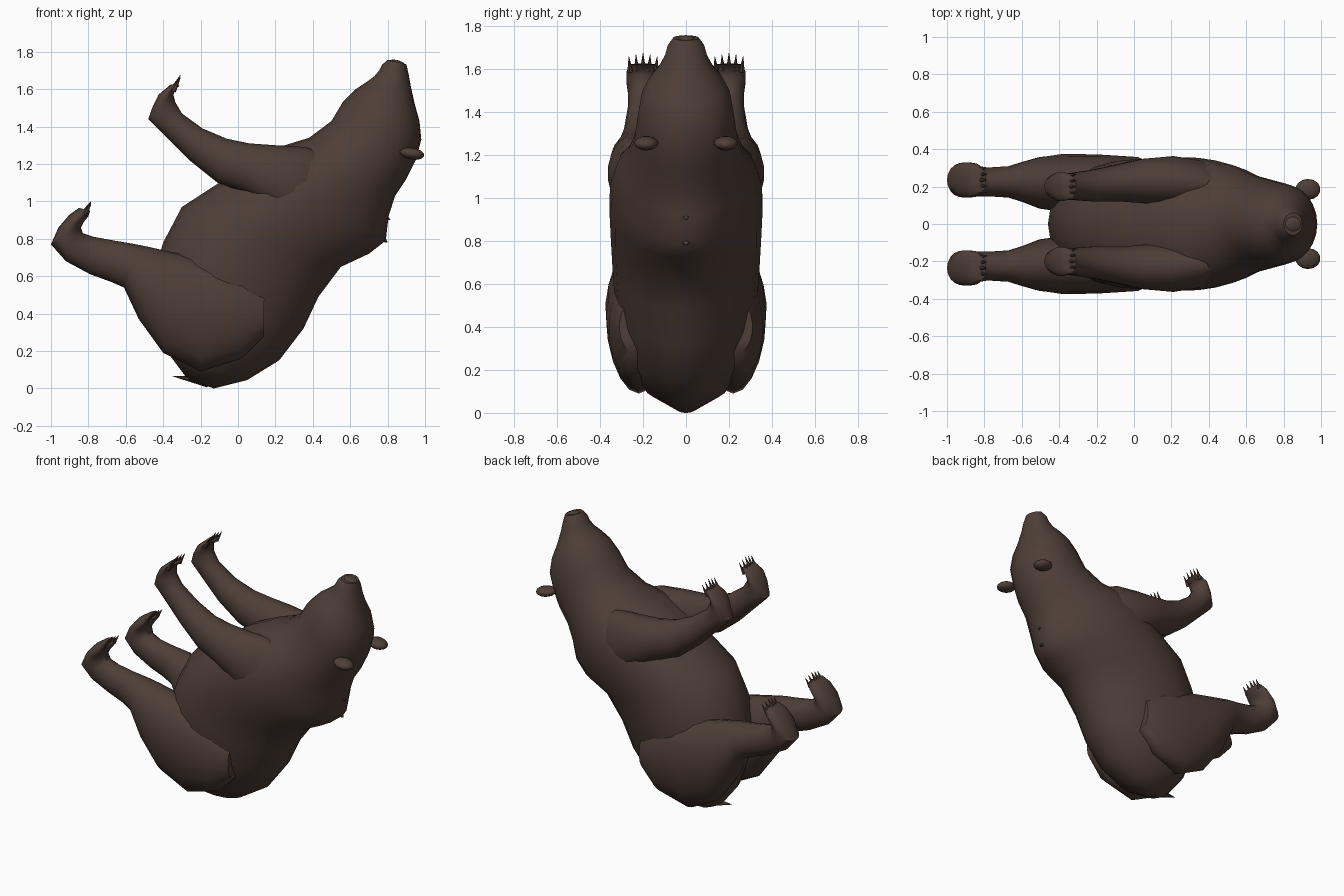
import bpy, bmesh, math
from mathutils import Vector

fur = bpy.data.materials.new("dark brown fur")
fur.diffuse_color = (0.077, 0.048, 0.038, 1)


def finish(name, bm):
    bmesh.ops.recalc_face_normals(bm, faces=bm.faces)
    me = bpy.data.meshes.new(name)
    bm.to_mesh(me)
    bm.free()
    ob = bpy.data.objects.new(name, me)
    bpy.context.collection.objects.link(ob)
    me.materials.append(fur)
    bpy.context.view_layer.objects.active = ob
    ob.select_set(True)
    bpy.ops.object.shade_smooth_by_angle(angle=math.radians(50))
    ob.select_set(False)
    return ob


def loft(name, sections, side=1, seg=18):
    """Sections: (x1, z1, x2, z2, y centre, half width, narrowing towards point 2)."""
    bm = bmesh.new()
    rings = []
    for x1, z1, x2, z2, yc, w, egg in sections:
        a, b = Vector((x1, 0, z1)), Vector((x2, 0, z2))
        mid, half = (a + b) / 2, (b - a) / 2
        ring = []
        for i in range(seg):
            t = 2 * math.pi * i / seg
            p = mid + half * math.cos(t)
            p.y = side * (yc + w * math.sin(t) * (1 - egg * math.cos(t)))
            ring.append(bm.verts.new(p))
        rings.append(ring)
    for r, s in zip(rings, rings[1:]):
        for i in range(seg):
            j = (i + 1) % seg
            bm.faces.new((r[i], r[j], s[j], s[i]))
    bm.faces.new(rings[0])
    bm.faces.new(rings[-1])
    return finish(name, bm)


def spike(name, base, tip, r, flat=1.0):
    """Pointed cone from base to tip."""
    bm = bmesh.new()
    base, tip = Vector(base), Vector(tip)
    d = tip - base
    bmesh.ops.create_cone(bm, cap_ends=True, segments=6, radius1=r, radius2=0.001, depth=d.length)
    q = d.to_track_quat('Z', 'Y')
    for v in bm.verts:
        v.co = q @ Vector((v.co.x, v.co.y * flat, v.co.z)) + (base + tip) / 2
    return finish(name, bm)


def ellipsoid(name, centre, radii, tilt=0):
    bm = bmesh.new()
    bmesh.ops.create_uvsphere(bm, u_segments=14, v_segments=8, radius=1)
    c, s = math.cos(tilt), math.sin(tilt)
    for v in bm.verts:
        x, y, z = (v.co[i] * radii[i] for i in range(3))
        v.co = Vector((x * c - z * s, y, x * s + z * c)) + Vector(centre)
    return finish(name, bm)


# Torso, neck and head: belly point, back point, half width
body = [
    (-0.27, 0.05, -0.13, 0.00, 0, 0.05, 0),
    (-0.36, 0.17, 0.05, 0.045, 0, 0.19, 0.1),
    (-0.43, 0.38, 0.22, 0.15, 0, 0.28, 0.1),
    (-0.46, 0.58, 0.35, 0.32, 0, 0.325, 0.1),
    (-0.40, 0.78, 0.43, 0.49, 0, 0.34, 0.1),
    (-0.30, 0.97, 0.55, 0.65, 0, 0.35, 0.1),
    (-0.10, 1.10, 0.70, 0.72, 0, 0.355, 0.15),
    (0.08, 1.22, 0.79, 0.79, 0, 0.34, 0.3),
    (0.25, 1.30, 0.805, 0.92, 0, 0.315, 0.2),
    (0.38, 1.34, 0.84, 1.03, 0, 0.27, 0.1),
    (0.50, 1.43, 0.90, 1.12, 0, 0.24, 0),
    (0.56, 1.53, 0.95, 1.22, 0, 0.225, 0),
    (0.63, 1.60, 0.98, 1.33, 0, 0.21, 0),
    (0.69, 1.64, 0.97, 1.43, 0, 0.175, 0),
    (0.73, 1.67, 0.945, 1.52, 0, 0.13, 0),
    (0.755, 1.70, 0.925, 1.61, 0, 0.10, 0),
    (0.77, 1.73, 0.91, 1.69, 0, 0.085, 0),
    (0.80, 1.757, 0.90, 1.733, 0, 0.06, 0),
]
loft("body_and_head", body, seg=24)

# Front leg: upper edge, lower edge, y centre, half width
front_leg = [
    (0.48, 1.25, 0.52, 0.88, 0.20, 0.06, 0),
    (0.36, 1.29, 0.38, 0.85, 0.22, 0.12, 0),
    (0.20, 1.30, 0.22, 0.93, 0.23, 0.135, 0),
    (0.06, 1.31, 0.03, 1.05, 0.23, 0.12, 0),
    (-0.06, 1.335, -0.11, 1.10, 0.22, 0.10, 0),
    (-0.19, 1.39, -0.26, 1.22, 0.205, 0.085, 0),
    (-0.30, 1.47, -0.42, 1.38, 0.20, 0.07, 0),
    (-0.335, 1.53, -0.48, 1.44, 0.20, 0.07, 0),
    (-0.345, 1.57, -0.455, 1.51, 0.20, 0.078, 0),
    (-0.335, 1.60, -0.425, 1.57, 0.20, 0.078, 0),
    (-0.31, 1.62, -0.36, 1.625, 0.20, 0.062, 0),
]
# Hind leg, from the thigh to the toes
hind_leg = [
    (0.14, 0.52, 0.14, 0.28, 0.24, 0.07, 0),
    (0.02, 0.63, 0.02, 0.16, 0.235, 0.125, 0),
    (-0.18, 0.69, -0.20, 0.09, 0.22, 0.15, 0.15),
    (-0.36, 0.73, -0.40, 0.19, 0.22, 0.155, 0.1),
    (-0.47, 0.755, -0.53, 0.37, 0.22, 0.14, 0),
    (-0.57, 0.775, -0.61, 0.54, 0.225, 0.11, 0),
    (-0.66, 0.79, -0.68, 0.57, 0.225, 0.085, 0),
    (-0.77, 0.81, -0.79, 0.61, 0.225, 0.078, 0),
    (-0.83, 0.83, -0.92, 0.68, 0.23, 0.083, 0),
    (-0.84, 0.86, -1.00, 0.77, 0.235, 0.092, 0),
    (-0.825, 0.89, -0.96, 0.86, 0.235, 0.096, 0),
    (-0.80, 0.92, -0.90, 0.93, 0.235, 0.09, 0),
    (-0.79, 0.95, -0.85, 0.965, 0.235, 0.068, 0),
]
for label, s in (("left", 1), ("right", -1)):
    loft("front_leg_" + label, front_leg, s)
    loft("hind_leg_" + label, hind_leg, s)
    # Claws, five per paw
    for i in range(5):
        o = (i - 2) * 0.03
        drop = 0.008 * abs(i - 2)
        spike(f"front_claw_{label}_{i}", (-0.345, s * (0.20 + o), 1.605 - drop),
              (-0.308, s * (0.20 + o * 1.1), 1.675 - drop), 0.014)
        spike(f"hind_claw_{label}_{i}", (-0.82, s * (0.235 + o), 0.945 - drop),
              (-0.785, s * (0.235 + o * 1.1), 1.00 - drop), 0.014)
    # Ears
    ellipsoid("ear_" + label, (0.93, s * 0.185, 1.255), (0.068, 0.056, 0.032), -0.15)

# Nose pad, tail and shoulder tufts
ellipsoid("nose", (0.85, 0, 1.735), (0.05, 0.045, 0.02), -0.25)
spike("tail", (-0.16, 0, 0.035), (-0.35, 0, 0.065), 0.06, 0.5)
for x, z in ((0.815, 0.90), (0.80, 0.78)):
    spike("shoulder_tuft", (0.73, 0, z + 0.05), (x, 0, z), 0.08, 0.6)
